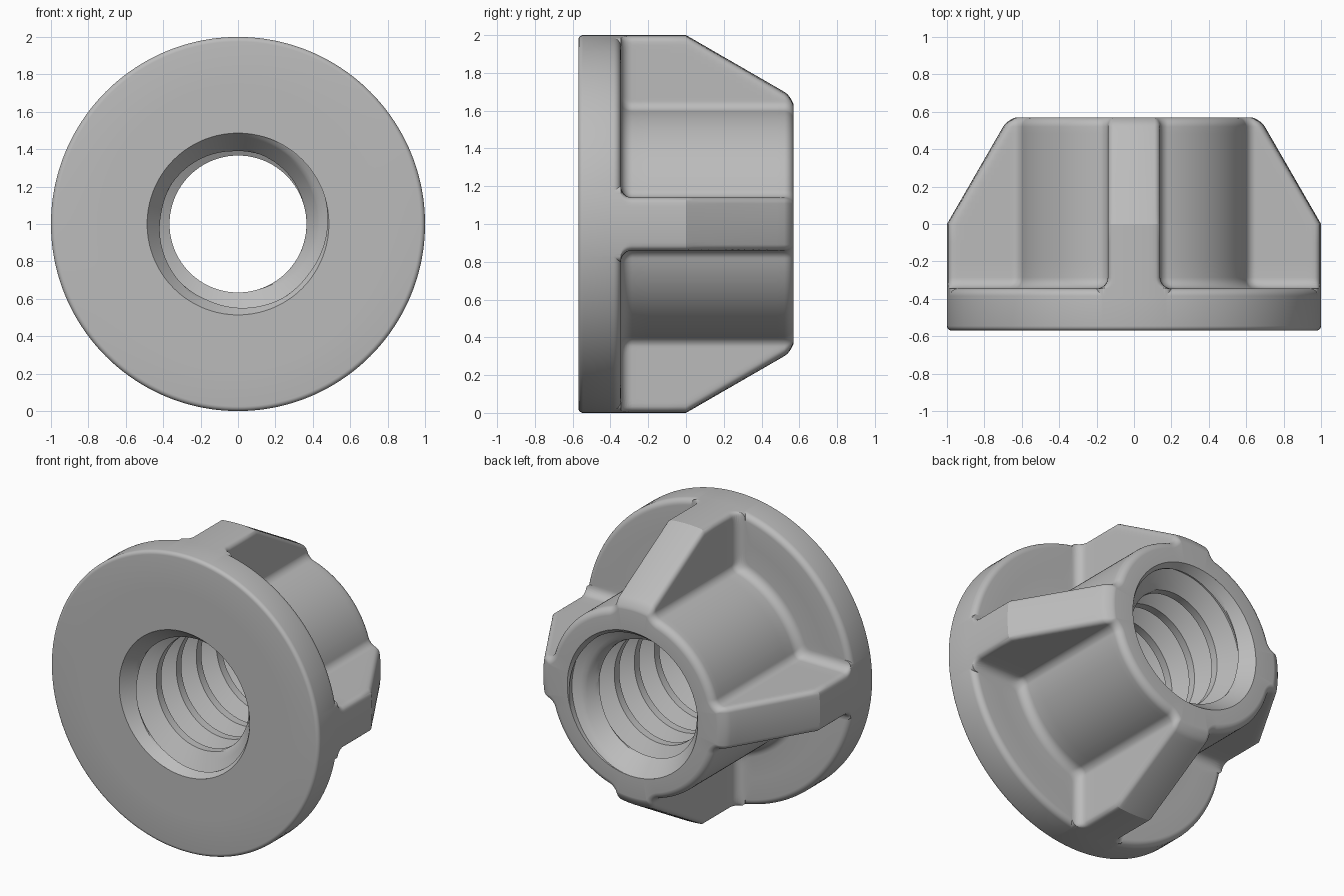
import bpy, bmesh
from math import sin, cos, tan, pi, radians, sqrt, hypot

cube = bpy.data.objects.get("Cube")
if cube:
    bpy.data.objects.remove(cube)

# Main dimensions (axis of revolution runs along y)
FRONT, BACK, FLOOR = -0.57, 0.57, -0.345
HUB, FIN, FILLET, RIM = 0.625, 0.14, 0.06, 0.04
MAJOR, MINOR, PITCH, CHAMFER = 0.486, 0.366, 0.213, 0.16

steel = bpy.data.materials.new("plain_grey_metal")
steel.use_nodes = True
grey = (0.5, 0.5, 0.5, 1)
steel.diffuse_color = grey
steel.node_tree.nodes["Principled BSDF"].inputs["Base Color"].default_value = grey


def round_max(a, b, k):
    return min(-k, max(a, b)) + hypot(max(k + a, 0), max(k + b, 0))


def round_min(a, b, k):
    return -round_max(-a, -b, k)


def body_distance(r, angle, y):
    """Signed distance of hub plus fin, with rounded edges and filleted corners."""
    h = y - FLOOR
    flare = FILLET - sqrt(FILLET**2 - (FILLET - h)**2) if h < FILLET else 0
    slope = max(r - 1, (r - 1 + y * tan(pi / 6)) * cos(pi / 6)) if y > 0 else r - 1
    fin = round_max(r * sin(angle) - FIN - flare, slope, 0.03)
    body = round_min(r - HUB - flare, fin, 0.04)
    return round_max(body, y - BACK, 0.05)


def body_radius(angle, y):
    lo, hi = 0.3, 1.02
    for _ in range(22):
        mid = (lo + hi) / 2
        if body_distance(mid, angle, y) < 0:
            lo = mid
        else:
            hi = mid
    return min(lo, 1)


def add_grid(name, columns, closed, flip):
    """Skin a list of point columns into one smooth surface."""
    rows = len(columns[0])
    n = len(columns)
    verts = [p for col in columns for p in col]
    faces = []
    for i in range(n if closed else n - 1):
        a, b = i * rows, (i + 1) % n * rows
        for j in range(rows - 1):
            f = (a + j, a + j + 1, b + j + 1, b + j)
            faces.append(f[::-1] if flip else f)
    mesh = bpy.data.meshes.new(name)
    mesh.from_pydata(verts, [], faces)
    bm = bmesh.new()
    bm.from_mesh(mesh)
    bmesh.ops.remove_doubles(bm, verts=bm.verts, dist=0.00002)
    bm.to_mesh(mesh)
    bm.free()
    mesh.materials.append(steel)
    obj = bpy.data.objects.new(name, mesh)
    bpy.context.collection.objects.link(obj)
    bpy.ops.object.select_all(action='DESELECT')
    obj.select_set(True)
    bpy.context.view_layer.objects.active = obj
    bpy.ops.object.shade_smooth_by_angle(angle=radians(25))
    return obj


def place(r, y, angle):
    return (r * cos(angle), y, 1 + r * sin(angle))


# Heights of the wall rings: floor fillet, straight part, slope, rounded back edge
wall = [FLOOR + FILLET * (1 - cos(pi / 2 * i / 7)) for i in range(8)]
wall += [-0.2, -0.1]
wall += [0.52 * i / 14 for i in range(14)]
wall += [BACK - 0.05 + 0.0499 * sin(pi / 2 * i / 8) for i in range(9)]


def outer_profile(angle):
    # Front face and its rounded rim
    pts = [(MAJOR, FRONT), (0.75, FRONT)]
    for i in range(6):
        a = pi / 2 * i / 5
        pts.append((0.975 + 0.025 * sin(a), FRONT + 0.025 * (1 - cos(a))))
    # Rounded back rim of the flange, then the pocket floor
    start = body_radius(angle, FLOOR)
    for i in range(8):
        r = max(start, 1 - RIM + RIM * cos(pi / 2 * i / 7))
        over = max(0, r - 1 + RIM)
        pts.append((r, FLOOR - RIM + sqrt(max(0, RIM**2 - over**2))))
    if start < 1 - RIM:
        pts.append(((start + 1 - RIM) / 2, FLOOR))
    else:
        pts.append(pts[-1])
    # Hub and fin walls, then the flat back ring
    pts += [(body_radius(angle, y), y) for y in wall]
    pts.append((MAJOR, BACK))
    return pts


# Column angles measured from a fin's centre, densest along the fin sides
half = [0, 2, 4, 5.5, 6.5]
half += [7 + 0.2 * i for i in range(36)]
half += [14.4 + 0.6 * i for i in range(17)]
half += [26 + 19 * i / 8 for i in range(9)]
profiles = [(radians(a), outer_profile(radians(a))) for a in half]
quadrant = [(-a, p) for a, p in reversed(profiles[1:])] + profiles[:-1]

# Flange, hub and four fins
body = []
for q in range(4):
    for a, prof in quadrant:
        body.append([place(r, y, a + q * pi / 2) for r, y in prof])
add_grid("flanged_body_with_fins", body, True, False)

# Threaded bore: rows follow the helix, chamfers open both ends
STEPS, TURN = 16, 180
bore = []
for i in range(TURN + 1):
    angle = 2 * pi * i / TURN
    col = []
    for j in range(-46, 62):
        t = (j % STEPS) / STEPS
        y = PITCH * (j / STEPS - i / TURN)
        y = min(max(y, FRONT), BACK)
        groove = min(max((0.375 - abs(t - 0.5)) / 0.3125, 0), 1)
        depth = min(y - FRONT, BACK - y)
        mouth = MAJOR - (MAJOR - MINOR) * depth / CHAMFER
        col.append(place(max(MINOR + (MAJOR - MINOR) * groove, mouth), y, angle))
    bore.append(col)
add_grid("threaded_bore", bore, False, True)
